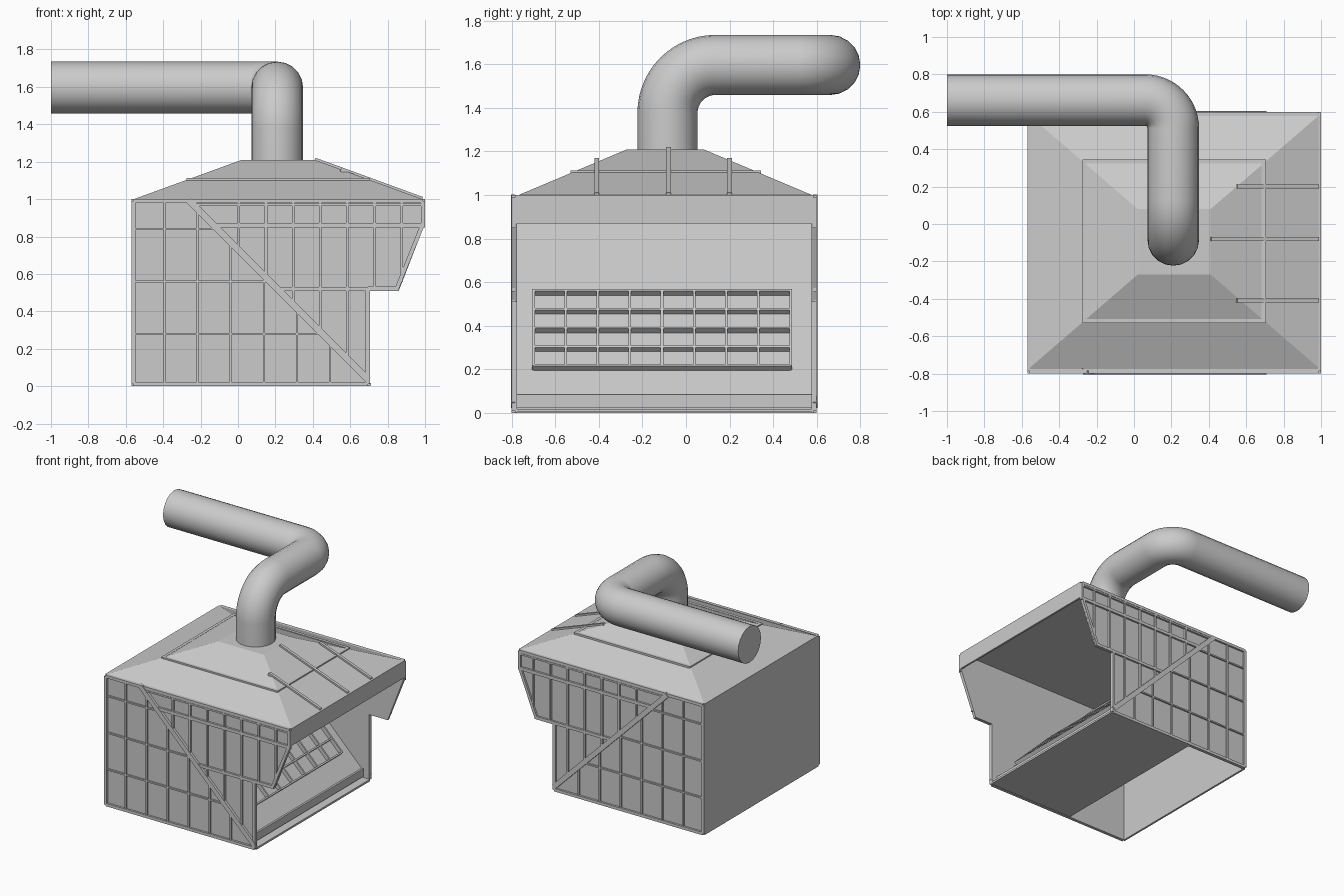
import bpy, bmesh, math
from mathutils import Vector

cube = bpy.data.objects.get("Cube")
if cube:
    bpy.data.objects.remove(cube, do_unlink=True)

# Single painted metal colour
metal = bpy.data.materials.new("grey_metal")
metal.use_nodes = True
COLOUR = (0.6, 0.6, 0.6, 1)
metal.diffuse_color = COLOUR
metal.node_tree.nodes["Principled BSDF"].inputs["Base Color"].default_value = COLOUR

LEFT, RIGHT, MOUTH = -0.57, 1.0, 0.705
FRONT, BACK = -0.8, 0.6
MID_Y = (FRONT + BACK) / 2
DIAG = 0.73          # x + z along the diagonal brace


def finish(name, bm):
    bmesh.ops.recalc_face_normals(bm, faces=bm.faces)
    mesh = bpy.data.meshes.new(name)
    bm.to_mesh(mesh)
    bm.free()
    mesh.materials.append(metal)
    obj = bpy.data.objects.new(name, mesh)
    bpy.context.collection.objects.link(obj)
    return obj


def prism(bm, outline, y0, y1):
    """Extrude an x-z outline along y."""
    near = [bm.verts.new((x, y0, z)) for x, z in outline]
    far = [bm.verts.new((x, y1, z)) for x, z in outline]
    bm.faces.new(near)
    bm.faces.new(far[::-1])
    n = len(outline)
    for i in range(n):
        j = (i + 1) % n
        bm.faces.new((near[i], near[j], far[j], far[i]))


def strip(bm, a, b, width, y0, y1):
    """Flat bar between two x-z points."""
    a, b = Vector(a), Vector(b)
    d = (b - a).normalized()
    s = Vector((-d.y, d.x)) * width / 2
    prism(bm, [a + s, b + s, b - s, a - s], y0, y1)


def box(bm, lo, hi):
    prism(bm, [(lo[0], lo[2]), (hi[0], lo[2]), (hi[0], hi[2]), (lo[0], hi[2])], lo[1], hi[1])


def frustum(bm, lower, upper):
    """Solid between two rectangles given as x0, x1, y0, y1, z."""
    rings = [[bm.verts.new((r[i], r[j], r[4])) for i, j in ((0, 2), (1, 2), (1, 3), (0, 3))]
             for r in (lower, upper)]
    bm.faces.new(rings[0][::-1])
    bm.faces.new(rings[1])
    for i in range(4):
        j = (i + 1) % 4
        bm.faces.new((rings[0][i], rings[0][j], rings[1][j], rings[1][i]))


def side(name, sign):
    """Side wall with braces; sign -1 is the front, +1 the back."""
    def y(depth):
        return MID_Y + sign * (BACK - MID_Y - depth)
    outline = [(LEFT, 0), (MOUTH, 0), (MOUTH, 0.51), (0.86, 0.51),
               (RIGHT, 0.87), (RIGHT, 1), (LEFT, 1)]
    bm = bmesh.new()
    prism(bm, outline, y(0.015), y(0.025))
    finish(name + "_panel", bm)

    # Perimeter frame, set just inside the outline
    bm = bmesh.new()
    w = 0.022
    h = w / 2
    edge = [(LEFT + h, h), (MOUTH - h, h), (MOUTH - h, 0.51 + h), (0.86 - h, 0.51 + h),
            (RIGHT - h, 0.87), (RIGHT - h, 1 - h), (LEFT + h, 1 - h)]
    for i, a in enumerate(edge):
        strip(bm, a, edge[(i + 1) % len(edge)], w, y(0), y(0.016))
    # Diagonal brace and the two rails right of it
    strip(bm, (DIAG - 0.99, 0.99), (0.695, DIAG - 0.695), 0.036, y(-0.004), y(0.016))
    strip(bm, (DIAG - 0.86, 0.86), (RIGHT, 0.86), 0.024, y(0), y(0.016))
    strip(bm, (DIAG - 0.51, 0.52), (0.86, 0.52), w, y(0), y(0.016))
    strip(bm, (DIAG - 0.97, 0.97), (RIGHT, 0.97), 0.012, y(0), y(0.016))
    # Uprights right of the brace
    for k in range(7):
        x = 0.005 + 0.145 * k
        low = DIAG - x if x < MOUTH else max(0.52, 0.52 + (x - 0.86) * 2.5)
        strip(bm, (x, low), (x, 0.98), 0.014, y(0.001), y(0.016))
    finish(name + "_frame", bm)

    # Fine grid left of the brace
    bm = bmesh.new()
    for k in range(1, 7):
        x = LEFT + 0.177 * k
        strip(bm, (x, 0.01), (x, min(0.99, DIAG - x)), 0.011, y(0.003), y(0.016))
    for k in range(1, 4):
        z = 0.28 * k
        strip(bm, (LEFT, z), (DIAG - z, z), 0.011, y(0.003), y(0.016))
    finish(name + "_grid", bm)


side("front_side", -1)
side("back_side", 1)

IN0, IN1 = FRONT + 0.02, BACK - 0.02

# Rear wall, floor plate, mouth lip and hood skirt
bm = bmesh.new()
box(bm, (LEFT, IN0, 0), (LEFT + 0.015, IN1, 1))
finish("rear_wall", bm)
bm = bmesh.new()
box(bm, (-0.04, IN0, 0.003), (0.71, IN1, 0.018))
finish("floor_plate", bm)
bm = bmesh.new()
box(bm, (0.64, IN0, 0.025), (0.655, IN1, 0.085))
finish("mouth_lip", bm)
bm = bmesh.new()
box(bm, (RIGHT - 0.015, IN0, 0.87), (RIGHT, IN1, 1))
finish("hood_skirt", bm)

# Sloping back plate inside the mouth
bm = bmesh.new()
strip(bm, (0.645, DIAG - 0.66), (DIAG - 1.01, 0.995), 0.015, IN0, IN1)
finish("sloping_plate", bm)

# Grille standing on the slope
bm = bmesh.new()
for k in range(9):
    y = -0.7 + 0.1475 * k
    strip(bm, (DIAG - 0.2, 0.2), (DIAG - 0.55, 0.55), 0.05, y - 0.006, y + 0.006)
for k in range(5):
    z = 0.205 + 0.086 * k
    strip(bm, (DIAG - z, z - 0.006), (DIAG - z + 0.02, z + 0.014), 0.012, -0.7, 0.48)
finish("slope_grille", bm)

# Tapered roof
bm = bmesh.new()
frustum(bm, (LEFT, RIGHT, IN0, IN1 + 0.01, 0.995), (0.02, 0.41, -0.27, 0.08, 1.21))
finish("roof", bm)

# Rectangular band around the roof
bm = bmesh.new()
x0, x1, y0, y1, t = -0.275, 0.705, -0.53, 0.345, 0.022
for lo, hi in (((x0, y0), (x1, y0 + t)), ((x0, y1 - t), (x1, y1)),
               ((x0, y0), (x0 + t, y1)), ((x1 - t, y0), (x1, y1))):
    box(bm, (*lo, 1.09), (*hi, 1.112))
finish("roof_band", bm)

# Ribs running down the roof over the mouth
bm = bmesh.new()
for y, start in ((-0.41, 0.55), (-0.08, 0.41), (0.2, 0.55)):
    z = 1.21 - (start - 0.41) * 0.364
    strip(bm, (start, z), (0.985, 1.0), 0.024, y - 0.011, y + 0.011)
finish("roof_ribs", bm)


# Duct: up, over to the back, then along to the side
def arc(centre, u, v, radius, steps=14):
    c, u, v = Vector(centre), Vector(u), Vector(v)
    return [c + radius * (u * math.cos(a) + v * math.sin(a))
            for a in (math.pi / 2 * i / steps for i in range(steps + 1))]


PX, PY, PZ, R = 0.21, -0.085, 1.597, 0.138
X, Y, Z = (1, 0, 0), (0, 1, 0), (0, 0, 1)
B1, B2 = 0.22, 0.15
path = [Vector((PX, PY, 1.18))]
path += arc((PX, PY + B1, PZ - B1), (0, -1, 0), Z, B1)
path += arc((PX - B2, 0.662 - B2, PZ), X, Y, B2)
path += [Vector((-1, 0.662, PZ))]
curve = bpy.data.curves.new("duct", "CURVE")
curve.dimensions = "3D"
curve.bevel_depth = R
curve.bevel_resolution = 8
curve.use_fill_caps = True
spline = curve.splines.new("POLY")
spline.points.add(len(path) - 1)
for p, co in zip(spline.points, path):
    p.co = (*co, 1)
curve.materials.append(metal)
duct = bpy.data.objects.new("duct", curve)
bpy.context.collection.objects.link(duct)
bpy.ops.object.select_all(action="DESELECT")
duct.select_set(True)
bpy.context.view_layer.objects.active = duct
bpy.ops.object.convert(target="MESH")
bpy.ops.object.shade_smooth_by_angle(angle=math.radians(35))
